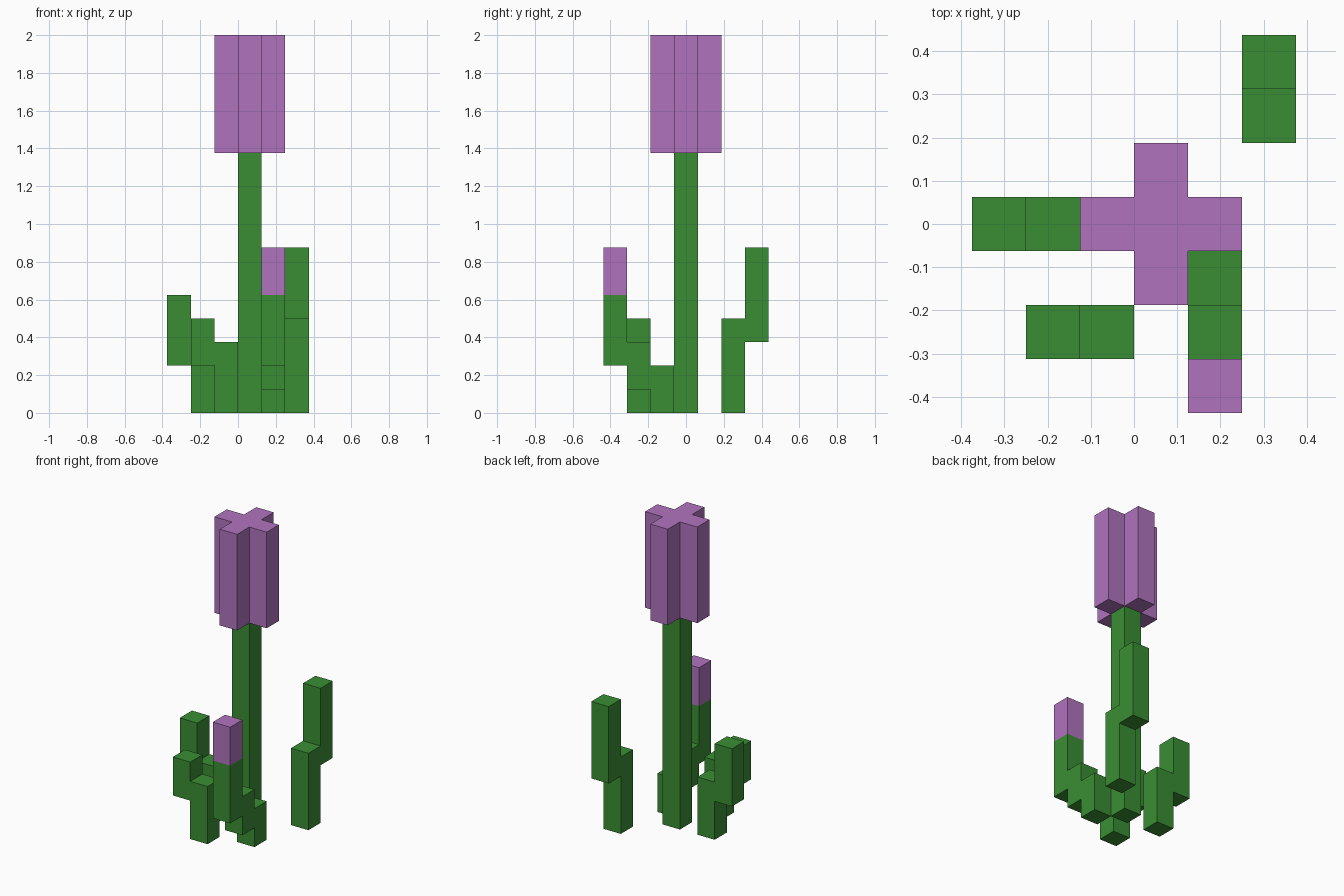
import bpy
import bmesh
from mathutils import Vector

if "Cube" in bpy.data.objects:
    bpy.data.objects.remove(bpy.data.objects["Cube"], do_unlink=True)

U = 0.125  # one block


def material(name, rgb):
    m = bpy.data.materials.new(name)
    m.use_nodes = True
    m.diffuse_color = (*rgb, 1)
    bsdf = next(n for n in m.node_tree.nodes if n.type == 'BSDF_PRINCIPLED')
    bsdf.inputs["Base Color"].default_value = (*rgb, 1)
    return m


GREEN = material("stem green", (0.042, 0.27, 0.034))
PURPLE = material("blossom purple", (0.434, 0.174, 0.515))


def prism(name, outline, sweep, mat):
    """Extrude a flat outline (in block units) along the sweep vector."""
    bm = bmesh.new()
    face = bm.faces.new([bm.verts.new(Vector(p) * U) for p in outline])
    ext = bmesh.ops.extrude_face_region(bm, geom=[face])
    verts = [g for g in ext["geom"] if isinstance(g, bmesh.types.BMVert)]
    bmesh.ops.translate(bm, verts=verts, vec=Vector(sweep) * U)
    bmesh.ops.recalc_face_normals(bm, faces=bm.faces)
    me = bpy.data.meshes.new(name)
    bm.to_mesh(me)
    bm.free()
    me.materials.append(mat)
    ob = bpy.data.objects.new(name, me)
    bpy.context.collection.objects.link(ob)
    return ob


def stalk(name, start, direction, steps, mat=GREEN):
    """Stepped stalk: one (bottom, top) pair per block, walking outward."""
    (x, y), (dx, dy) = start, direction
    lower, upper = [], []
    for i, (z0, z1) in enumerate(steps):
        for k in (i, i + 1):
            lower.append((x + dx * k, y + dy * k, z0))
            upper.append((x + dx * k, y + dy * k, z1))
    return prism(name, lower + upper[::-1], (abs(dy), abs(dx), 0), mat)


# Central stem
stalk("main_stem", (0, -0.5), (1, 0), [(0, 11)])

# Cross-shaped blossom on top
cross = [(0, -1.5), (1, -1.5), (1, -0.5), (2, -0.5), (2, 0.5), (1, 0.5),
         (1, 1.5), (0, 1.5), (0, 0.5), (-1, 0.5), (-1, -0.5), (0, -0.5)]
prism("main_blossom", [(x, y, 11) for x, y in cross], (0, 0, 5), PURPLE)

# Side stalks stepping outward
stalk("right_stalk", (-1, -0.5), (-1, 0), [(0, 3), (2, 5)])
stalk("front_right_stalk", (0, -2.5), (-1, 0), [(0, 3), (2, 4)])
stalk("back_stalk", (2, 1.5), (0, 1), [(0, 4), (3, 7)])
stalk("front_stalk", (1, -0.5), (0, -1), [(0, 2), (1, 3), (2, 5)])

# Small bud on the front stalk
stalk("front_bud", (1, -2.5), (0, -1), [(5, 7)], PURPLE)
